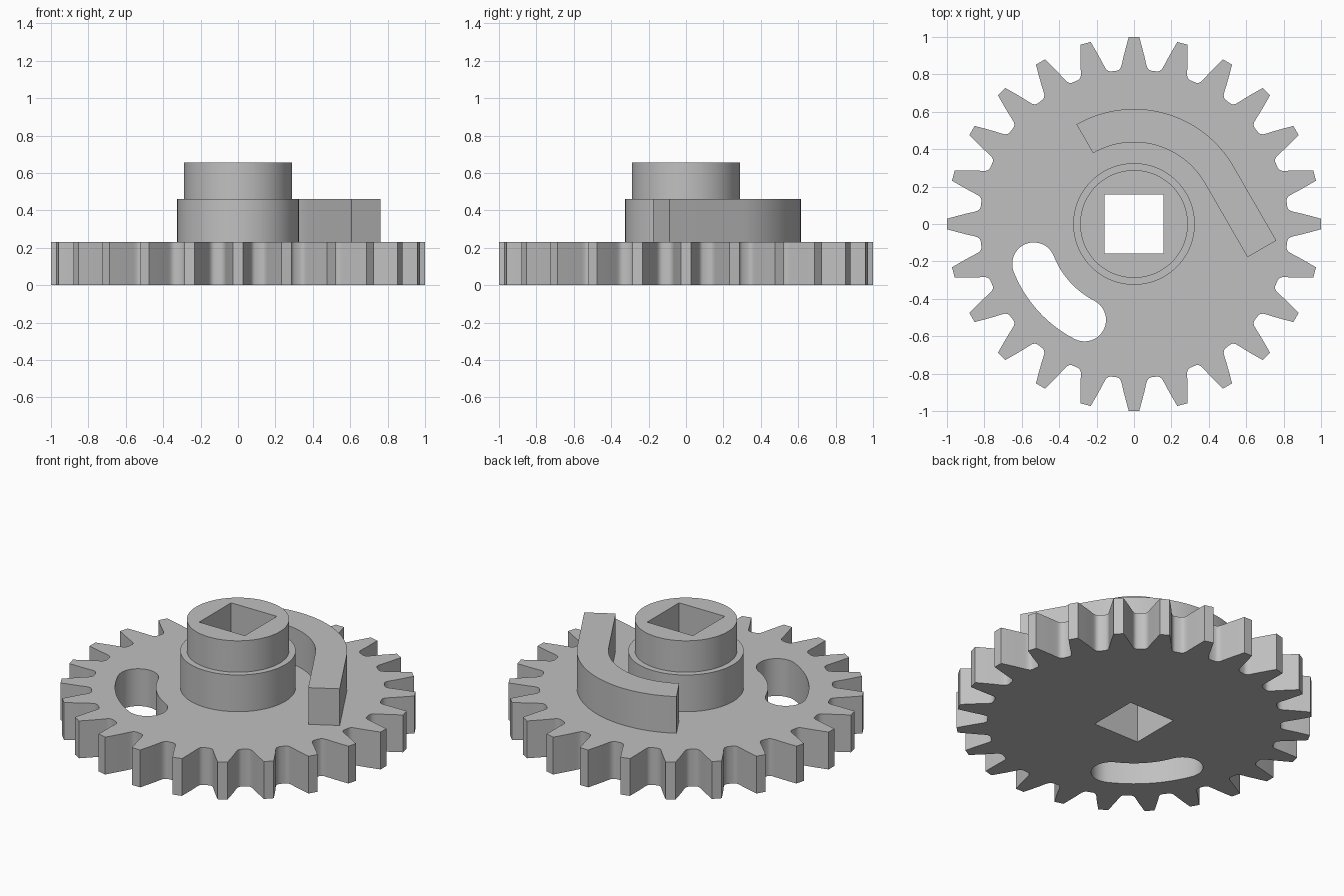
import bpy, bmesh
from math import sin, cos, radians

if "Cube" in bpy.data.objects:
    bpy.data.objects.remove(bpy.data.objects["Cube"], do_unlink=True)

grey = bpy.data.materials.new("plain_grey")
grey.use_nodes = True
colour = (0.53, 0.53, 0.53, 1)
grey.diffuse_color = colour
grey.node_tree.nodes["Principled BSDF"].inputs["Base Color"].default_value = colour


def arc(radius, start, end, steps, cx=0, cy=0):
    angles = [radians(start + (end - start) * i / steps) for i in range(steps + 1)]
    return [(cx + radius * cos(a), cy + radius * sin(a)) for a in angles]


def circle(radius, steps=96):
    return arc(radius, 0, 360, steps)[:-1]


def plate(name, loops, bottom, top, keep_base=False):
    """Extrude an outline with holes between two heights."""
    curve = bpy.data.curves.new(name, 'CURVE')
    curve.dimensions = '2D'
    curve.fill_mode = 'BOTH'
    curve.extrude = (top - bottom) / 2
    for points in loops:
        spline = curve.splines.new('POLY')
        spline.points.add(len(points) - 1)
        for p, (x, y) in zip(spline.points, points):
            p.co = (x, y, 0, 1)
        spline.use_cyclic_u = True
    temp = bpy.data.objects.new(name + "_outline", curve)
    bpy.context.collection.objects.link(temp)
    graph = bpy.context.evaluated_depsgraph_get()
    mesh = bpy.data.meshes.new_from_object(temp.evaluated_get(graph))
    bpy.data.objects.remove(temp, do_unlink=True)
    bpy.data.curves.remove(curve)

    bm = bmesh.new()
    bm.from_mesh(mesh)
    bmesh.ops.translate(bm, verts=bm.verts, vec=(0, 0, (top + bottom) / 2))
    bmesh.ops.remove_doubles(bm, verts=bm.verts, dist=0.0001)
    bmesh.ops.recalc_face_normals(bm, faces=bm.faces)
    if not keep_base:
        base = [f for f in bm.faces if all(v.co.z < bottom + 0.001 for v in f.verts)]
        bmesh.ops.delete(bm, geom=base, context='FACES_ONLY')
    bm.to_mesh(mesh)
    bm.free()
    mesh.name = name
    mesh.materials.clear()
    mesh.materials.append(grey)
    obj = bpy.data.objects.new(name, mesh)
    bpy.context.collection.objects.link(obj)
    bpy.ops.object.select_all(action='DESELECT')
    obj.select_set(True)
    bpy.context.view_layer.objects.active = obj
    bpy.ops.object.shade_smooth_by_angle(angle=radians(30))
    return obj


# Gear outline: one tooth, half profile from tip to root, mirrored and repeated
TEETH = 24
half = [(0.028, 1), (0.043, 0.945), (0.056, 0.895), (0.065, 0.855), (0.070, 0.838),
        (0.078, 0.826), (0.090, 0.820)]
tooth = half[::-1] + [(-x, y) for x, y in half]
gear = []
for i in range(TEETH):
    a = radians(360 * i / TEETH)
    gear += [(x * cos(a) - y * sin(a), x * sin(a) + y * cos(a)) for x, y in tooth]

# Square shaft hole and curved slot with round ends
s = 0.157
square = [(-s, -s), (s, -s), (s, s), (-s, s)]
mid, r, a0, a1 = 0.577, 0.115, 201.7, 242.7
ends = [(mid * cos(radians(a)), mid * sin(radians(a))) for a in (a0, a1)]
slot = (arc(mid + r, a0, a1, 20) + arc(r, a1, a1 + 180, 20, *ends[1])[1:]
        + arc(mid - r, a1, a0, 20)[1:] + arc(r, a0 + 180, a0 + 360, 20, *ends[0])[1:-1])

# Hooked rib: quarter arc with a straight tail along its tangent
tail = 0.457
dx, dy = tail * sin(radians(30)), -tail * cos(radians(30))
outer, inner = arc(0.615, 120, 30, 32), arc(0.437, 30, 120, 32)
rib = (outer + [(outer[-1][0] + dx, outer[-1][1] + dy),
                (inner[0][0] + dx, inner[0][1] + dy)] + inner)

plate("gear_wheel", [gear, square, slot], 0, 0.232, keep_base=True)
plate("hub_lower", [circle(0.325), square], 0.232, 0.46)
plate("hub_upper", [circle(0.288), square], 0.46, 0.655)
plate("hooked_rib", [rib], 0.232, 0.46)
